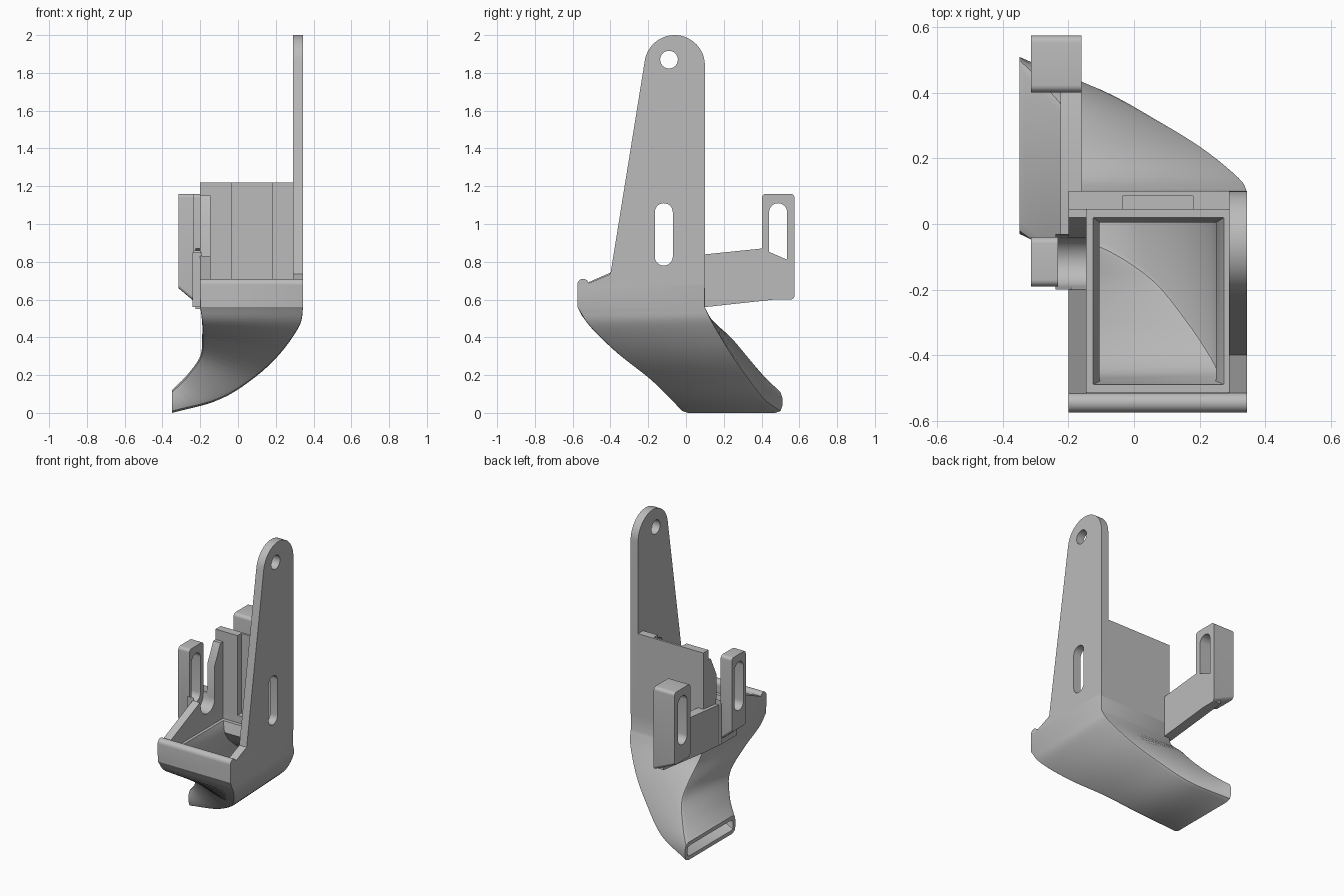
import bpy, bmesh
from math import sin, cos, pi, radians
from mathutils import Vector, Matrix

cube = bpy.data.objects.get("Cube")
if cube:
    bpy.data.objects.remove(cube, do_unlink=True)

grey = bpy.data.materials.new("light_grey")
grey.use_nodes = True
COLOUR = (0.5, 0.5, 0.5, 1)
grey.diffuse_color = COLOUR
grey.node_tree.nodes["Principled BSDF"].inputs["Base Color"].default_value = COLOUR

# Local frame whose drawing plane is (y, z), extruded along x
SIDE = Matrix(((0, 0, 1, 0), (1, 0, 0, 0), (0, 1, 0, 0), (0, 0, 0, 1)))


def add(name, bm):
    bmesh.ops.recalc_face_normals(bm, faces=bm.faces)
    mesh = bpy.data.meshes.new(name)
    bm.to_mesh(mesh)
    bm.free()
    mesh.materials.append(grey)
    ob = bpy.data.objects.new(name, mesh)
    bpy.context.collection.objects.link(ob)
    bpy.ops.object.select_all(action="DESELECT")
    ob.select_set(True)
    bpy.context.view_layer.objects.active = ob
    bpy.ops.object.shade_smooth_by_angle(angle=radians(30))
    return ob


def arc(cx, cy, r, start, end, n=12):
    return [(cx + r * cos(radians(start + (end - start) * i / n)),
             cy + r * sin(radians(start + (end - start) * i / n))) for i in range(n + 1)]


def rounded_box(x0, x1, y0, y1, r):
    return (arc(x1 - r, y0 + r, r, -90, 0, 6) + arc(x1 - r, y1 - r, r, 0, 90, 6)
            + arc(x0 + r, y1 - r, r, 90, 180, 6) + arc(x0 + r, y0 + r, r, 180, 270, 6))


def extrude(name, loops, lo, hi, frame=SIDE, edit=None):
    """Extrude an outline with holes from lo to hi along the frame's normal."""
    curve = bpy.data.curves.new(name, "CURVE")
    curve.dimensions, curve.fill_mode = "2D", "BOTH"
    curve.extrude = (hi - lo) / 2
    for loop in loops:
        spline = curve.splines.new("POLY")
        spline.points.add(len(loop) - 1)
        for point, (a, b) in zip(spline.points, loop):
            point.co = (a, b, 0, 1)
        spline.use_cyclic_u = True
    temp = bpy.data.objects.new("temp", curve)
    bpy.context.collection.objects.link(temp)
    graph = bpy.context.evaluated_depsgraph_get()
    mesh = bpy.data.meshes.new_from_object(temp.evaluated_get(graph))
    bpy.data.objects.remove(temp, do_unlink=True)
    bm = bmesh.new()
    bm.from_mesh(mesh)
    bmesh.ops.remove_doubles(bm, verts=bm.verts, dist=0.0005)
    bmesh.ops.transform(bm, matrix=frame @ Matrix.Translation((0, 0, (lo + hi) / 2)), verts=bm.verts)
    if edit:
        for v in bm.verts:
            edit(v)
    return add(name, bm)


# Duct: four corner paths swept from the fan opening to the side outlet
PATHS = [
    [(.345, -.575, .56), (.325, -.51, .46), (.22, -.36, .31), (.08, -.2, .18), (-.1, -.09, .07), (-.35, -.03, 0)],
    [(.345, .10, .56), (.325, .14, .48), (.22, .23, .33), (.08, .32, .2), (-.1, .42, .07), (-.35, .51, 0)],
    [(-.2, .10, .56), (-.19, .14, .49), (-.19, .24, .4), (-.2, .33, .3), (-.27, .42, .2), (-.35, .51, .12)],
    [(-.2, -.575, .56), (-.19, -.52, .48), (-.19, -.36, .4), (-.2, -.2, .3), (-.27, -.1, .2), (-.35, -.03, .12)],
]


def path_point(path, t):
    """Catmull-Rom point, t from 0 to 1."""
    pts = [Vector(p) for p in path]
    pts = [2 * pts[0] - pts[1]] + pts + [2 * pts[-1] - pts[-2]]
    s = t * (len(path) - 1)
    i = min(int(s), len(path) - 2)
    u = s - i
    a, b, c, d = pts[i:i + 4]
    return 0.5 * (2 * b + (c - a) * u + (2 * a - 5 * b + 4 * c - d) * u * u
                  + (3 * b - a - 3 * c + d) * u ** 3)


def ring(quad, r=0.004):
    """Four corners, each rounded by r."""
    out = []
    for i, p in enumerate(quad):
        a = p + (quad[i - 1] - p).normalized() * r
        b = p + (quad[(i + 1) % 4] - p).normalized() * r
        out += [a, (a + b + 2 * p) / 4, b]
    return out


def inset(quad, d):
    """Move each corner inwards along both of its sides."""
    return [p + ((quad[i - 1] - p).normalized() + (quad[(i + 1) % 4] - p).normalized()) * d
            for i, p in enumerate(quad)]


def level(x0, x1, y0, y1, z):
    return ring([Vector(p) for p in ((x1, y0, z), (x1, y1, z), (x0, y1, z), (x0, y0, z))])


STEPS = 24
outer, inner = [], []
for k in range(STEPS + 1):
    t = k / STEPS
    quad = [path_point(p, t) for p in PATHS]
    outer.append(ring(quad, 0.004 + 0.035 * t))
    inner.append(ring(inset(quad, 0.095 - 0.07 * min(1, t * 1.5)), 0.004 + 0.02 * t))
rings = (outer[::-1]
         + [level(-.2, .345, -.575, .10, .68), level(-.145, .29, -.515, .045, .68),
            level(-.145, .29, -.515, .045, .63), level(-.125, .275, -.49, .02, .63)]
         + inner)
bm = bmesh.new()
rows = [[bm.verts.new(p) for p in r] for r in rings]
for row, nxt in zip(rows, rows[1:] + rows[:1]):
    for j in range(len(row)):
        k = (j + 1) % len(row)
        bm.faces.new((row[j], row[k], nxt[k], nxt[j]))
add("fan_duct", bm)

# Rounded lip along the front rim
extrude("front_lip", [[(-.575, .6), (-.515, .6), (-.515, .68)] + arc(-.545, .68, .03, 0, 180)], -.2, .345)

# Tall mounting plate with a pivot hole and an adjusting slot
slot_front = rounded_box(-.165, -.07, .78, 1.11, .047)
plate = [(-.52, .66), (.10, .66)] + arc(-.06, 1.84, .16, 0, 171, 24) + [(-.40, .735), (-.52, .685)]
extrude("mounting_plate", [plate, arc(-.09, 1.87, .047, 0, 345, 23), slot_front], .29, .345)

# Back wall with a shallow vertical groove
extrude("back_wall", [[(-.2, .10), (-.2, .045), (-.035, .045), (-.035, .085), (.18, .085),
                       (.18, .045), (.295, .045), (.295, .10)]], .66, 1.22, Matrix.Identity(4))

# Left wall, scooped out for access to the front post slot
scoop = arc(-.117, .80, .075, 180, 360)
extrude("left_wall", [[(-.52, .66), (-.52, .69), (-.2, .83)] + scoop
                      + [(-.042, 1.02), (.02, 1.15), (.06, 1.15), (.06, .66)]], -.2, -.145)
extrude("front_post_boss", [[(-.2, .56), (-.2, .85)] + scoop + [(-.03, .86), (-.03, .56)]], -.24, -.19)

# Arm carrying the rear post
extrude("rear_arm", [[(-.04, .55), (.10, .56), (.56, .61), (.56, .8), (.40, .87), (-.04, .825)]], -.225, -.16)


# Slotted posts with a sloping underside
def slope_bottom(v):
    if v.co.x < -.3 and v.co.z < .7:
        v.co.z += .07


extrude("front_post", [rounded_box(-.19, -.04, .59, 1.16, .02), slot_front], -.315, -.232, edit=slope_bottom)
extrude("rear_post", [rounded_box(.402, .575, .60, 1.16, .022), rounded_box(.44, .535, .78, 1.11, .047)],
        -.315, -.16, edit=slope_bottom)
